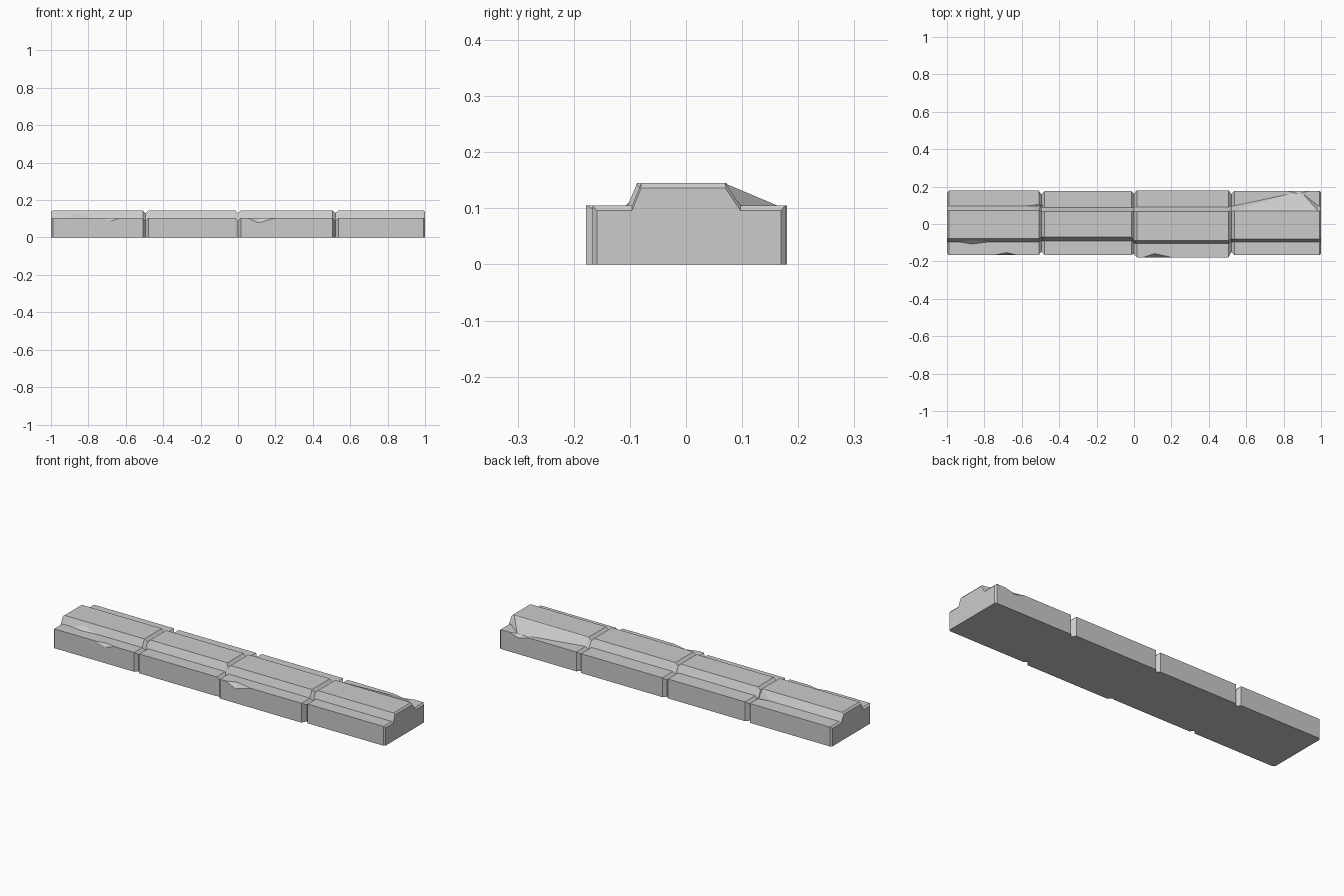
import bpy, bmesh

if "Cube" in bpy.data.objects:
    bpy.data.objects.remove(bpy.data.objects["Cube"])

LEDGE, TOP = 0.105, 0.145

# block: x start, x end, front y, back y, ridge (front foot, front top, back top, back foot)
BLOCKS = [
    (-1.00, -0.495, -0.165, 0.178, (-0.096, -0.077, 0.072, 0.097)),
    (-0.495, 0.000, -0.165, 0.176, (-0.090, -0.070, 0.067, 0.088)),
    (0.000, 0.520, -0.178, 0.180, (-0.104, -0.087, 0.068, 0.090)),
    (0.520, 1.000, -0.167, 0.177, (-0.096, -0.080, 0.070, 0.097)),
]


def ring(bm, x, front, back, ridge, inset=0.0, drop=0.0):
    """Stepped stone cross-section, optionally shrunk for a groove."""
    f, b = front + inset, back - inset
    ff, ft, bt, bf = ridge
    pts = [(f, 0), (f, LEDGE - drop), (ff, LEDGE - drop), (ft, TOP - drop),
           (bt, TOP - drop), (bf, LEDGE - drop), (b, LEDGE - drop), (b, 0)]
    return [bm.verts.new((x, y, z)) for y, z in pts]


def make_object(name, bm):
    bmesh.ops.recalc_face_normals(bm, faces=bm.faces)
    me = bpy.data.meshes.new(name)
    bm.to_mesh(me)
    bm.free()
    ob = bpy.data.objects.new(name, me)
    bpy.context.collection.objects.link(ob)
    return ob


def hull(name, points):
    bm = bmesh.new()
    for p in points:
        bm.verts.new(p)
    bmesh.ops.convex_hull(bm, input=bm.verts)
    return make_object(name, bm)


# four stone blocks lofted as one strip with V grooves at the joints
bm = bmesh.new()
rings = []
for i, (x0, x1, f, b, r) in enumerate(BLOCKS):
    w = 0.016 if i else 0.010
    rings.append(ring(bm, x0, f, b, r, 0.010 if i == 0 else 0.018, 0.008 if i == 0 else 0.015))
    rings.append(ring(bm, x0 + w, f, b, r))
    last = i == len(BLOCKS) - 1
    rings.append(ring(bm, x1 - (0.008 if last else 0.014), f, b, r))
    if last:
        rings.append(ring(bm, x1, f, b, r, 0.008, 0.009))
for a, c in zip(rings, rings[1:]):
    for k in range(8):
        n = (k + 1) % 8
        bm.faces.new((a[k], a[n], c[n], c[k]))
bm.faces.new(rings[0])
bm.faces.new(rings[-1])
stone = make_object("stone_edging", bm)


def edge_chip(x0, xm, x1, y, depth, low):
    """Wedge cutting a shallow flake from a ledge edge."""
    s = 1 if y > 0 else -1
    out = y + s * 0.03
    hi = LEDGE + 0.02
    return [(x0, y, LEDGE), (x1, y, LEDGE), (xm, y - s * depth, LEDGE), (xm, y, low),
            (x0, out, hi), (x1, out, hi), (xm, out, low - 0.02), (xm, y - s * depth, hi)]


# broken flakes
chips = [
    edge_chip(-0.74, -0.68, -0.63, -0.165, 0.012, 0.087),
    edge_chip(0.05, 0.11, 0.20, -0.178, 0.020, 0.078),
    edge_chip(0.82, 0.88, 0.94, 0.177, 0.016, 0.088),
    [(-0.58, 0.097, 0.105), (-0.49, 0.068, 0.15), (-0.49, 0.11, 0.10),
     (-0.49, 0.095, 0.09), (-0.54, 0.11, 0.15)],
]
for pts in chips:
    cutter = hull("chip_cutter", pts)
    cutter.hide_render = True
    m = stone.modifiers.new("chip", 'BOOLEAN')
    m.operation = 'DIFFERENCE'
    m.solver = 'EXACT'
    m.object = cutter
    bpy.context.view_layer.objects.active = stone
    bpy.ops.object.modifier_apply(modifier=m.name)
    bpy.data.objects.remove(cutter)

# uneven rubble left against the ridge foot
hull("back_slope", [(0.536, 0.069, 0.1445), (0.985, 0.069, 0.1445), (0.536, 0.098, 0.104),
                    (0.985, 0.098, 0.104), (0.83, 0.160, 0.105), (0.90, 0.165, 0.104),
                    (0.83, 0.08, 0.10)])
hull("front_lump", [(-0.95, -0.094, 0.104), (-0.75, -0.094, 0.104), (-0.87, -0.108, 0.104),
                    (-0.87, -0.085, 0.127), (-0.87, -0.08, 0.10)])
